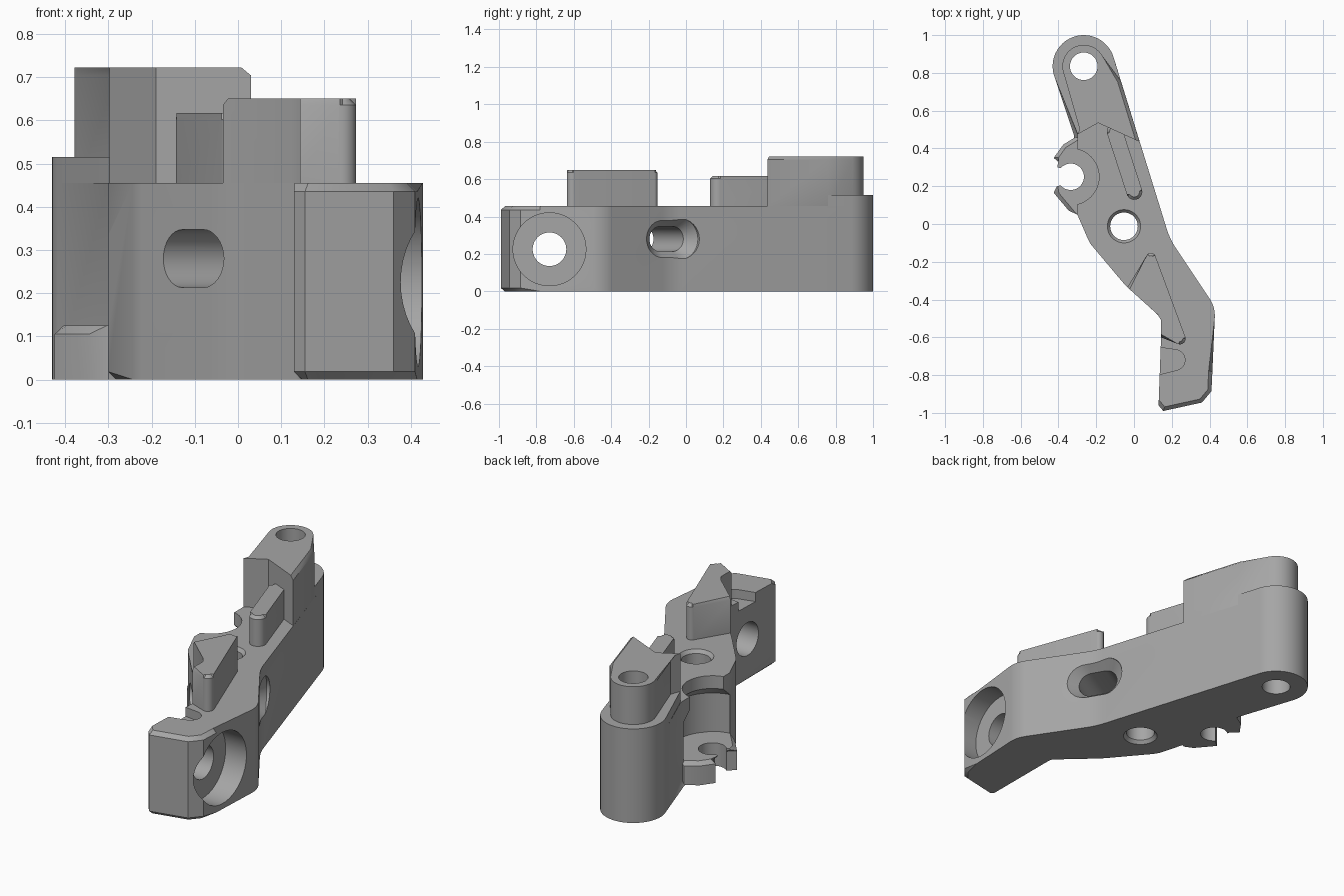
import bpy, bmesh
from math import cos, sin, radians, tan
from mathutils import Matrix, Vector

if "Cube" in bpy.data.objects:
    bpy.data.objects.remove(bpy.data.objects["Cube"])

grey = bpy.data.materials.new("plain grey")
grey.use_nodes = True
grey.diffuse_color = (0.38, 0.38, 0.38, 1)
grey.node_tree.nodes["Principled BSDF"].inputs["Base Color"].default_value = grey.diffuse_color

TOP, LEDGE = 0.455, 0.515
EYE = (-0.266, 0.835)      # eye of the rounded head
CLIP = (-0.335, 0.25)      # centre of the side clip


def arc(c, r, a0, a1, n=24):
    angles = [radians(a0 + (a1 - a0) * i / n) for i in range(n + 1)]
    return [(c[0] + r * cos(a), c[1] + r * sin(a)) for a in angles]


def circle(c, r, n=48):
    return arc(c, r, 0, 360, n)[:-1]


def stadium(half, r):
    return arc((0, half - r), r, 0, 180, 16) + arc((0, r - half), r, 180, 360, 16)


def fillet(pts, n=8):
    """Round each corner that carries a third value, its radius."""
    out = []
    for i, p in enumerate(pts):
        v = Vector(p[:2])
        if len(p) == 2:
            out.append(tuple(v))
            continue
        a = (Vector(pts[i - 1][:2]) - v).normalized()
        b = (Vector(pts[(i + 1) % len(pts)][:2]) - v).normalized()
        half = a.angle(b) / 2
        start, end = v + a * (p[2] / tan(half)), v + b * (p[2] / tan(half))
        centre = v + (a + b).normalized() * (p[2] / sin(half))
        for k in range(n + 1):
            d = (start.lerp(end, k / n) - centre).normalized()
            out.append(tuple(centre + d * p[2]))
    return out


def solid(name, sections, matrix=Matrix(), bevels=()):
    """Skin (outline, height) sections; bevels are (height, width, rule)."""
    bm = bmesh.new()
    rings = [[bm.verts.new((x, y, z)) for x, y in pts] for pts, z in sections]
    n = len(rings[0])
    for lo, hi in zip(rings, rings[1:]):
        for i in range(n):
            j = (i + 1) % n
            bm.faces.new((lo[i], lo[j], hi[j], hi[i]))
    bm.faces.new(rings[0][::-1])
    bm.faces.new(rings[-1])
    for z, width, rule in bevels:
        edges = [e for e in bm.edges if all(abs(v.co.z - z) < 1e-5 for v in e.verts)
                 and rule(*[v.co for v in e.verts])]
        bmesh.ops.bevel(bm, geom=edges, offset=width, segments=1, affect='EDGES')
    bmesh.ops.transform(bm, matrix=matrix, verts=bm.verts)
    bmesh.ops.recalc_face_normals(bm, faces=bm.faces)
    mesh = bpy.data.meshes.new(name)
    bm.to_mesh(mesh)
    bm.free()
    mesh.materials.append(grey)
    ob = bpy.data.objects.new(name, mesh)
    bpy.context.collection.objects.link(ob)
    return ob


def cut(targets, sections, matrix=Matrix()):
    tool = solid("cutter", sections, matrix)
    for ob in targets:
        mod = ob.modifiers.new("cut", 'BOOLEAN')
        mod.operation, mod.solver, mod.object = 'DIFFERENCE', 'EXACT', tool
        bpy.context.view_layer.objects.active = ob
        bpy.ops.object.modifier_apply(modifier=mod.name)
    bpy.data.objects.remove(tool)


def everywhere(a, b):
    return True


# Arm body: rounded head, bent waist and foot
outline = fillet(arc(EYE, 0.165, 17, 203) + [
    (-0.30, 0.475), (-0.30, 0.05), (-0.235, -0.1, 0.15), (-0.05, -0.32, 0.5),
    (0.147, -0.50, 0.04), (0.13, -0.96), (0.155, -0.99), (0.36, -0.945),
    (0.41, -0.885), (0.415, -0.78), (0.43, -0.44, 0.16), (0.19, -0.08, 0.4)])
body = solid("arm_body", [(outline, 0), (outline, TOP)], bevels=[
    (0, 0.018, everywhere),
    (TOP, 0.02, lambda a, b: max(a.y, b.y) < -0.77)])

# Head ledge and raised head block with a notched front
front = [(-0.19, 0.535), (0.03, 0.435)]
ledge_pts = arc(EYE, 0.165, 17, 203) + [(-0.298, 0.475)] + front
ledge = solid("head_ledge", [(ledge_pts, TOP), (ledge_pts, LEDGE)])
block_pts = arc(EYE, 0.113, 30, 200) + [(-0.278, 0.53), (-0.298, 0.475)] + front + [(-0.07, 0.76)]
head = solid("head_block", [(block_pts, TOP), (block_pts, 0.722)], bevels=[
    (0.722, 0.018, lambda a, b: (a.y + b.y) / 2 > 0.54)])

# Narrow rib running out of the head
tilt = Matrix.Translation((-0.05, 0.33, 0)) @ Matrix.Rotation(radians(18), 4, 'Z')
rib_pts = stadium(0.21, 0.042)
rib = solid("narrow_rib", [(rib_pts, TOP), (rib_pts, 0.617)], tilt,
            [(0.617, 0.015, everywhere)])

# Wedge on the lower arm, flush with the left edge
wedge_pts = fillet([(0.095, -0.12, 0.025), (-0.035, -0.335), (0.125, -0.479),
                    (0.144, -0.51), (0.143, -0.60), (0.295, -0.66, 0.03)])
wedge = solid("wedge_block", [(wedge_pts, TOP), (wedge_pts, 0.65)], bevels=[
    (0.65, 0.015, lambda a, b: a.x + b.x > 0.3 or a.y + b.y > -0.5 or a.y + b.y < -1.13)])

# Clip plate with an open mouth
plate_pts = [(-0.20, 0.44), (-0.31, 0.46), (-0.375, 0.42), (-0.425, 0.35), (-0.385, 0.315),
             (-0.385, 0.20), (-0.425, 0.165), (-0.345, 0.07), (-0.30, 0.05), (-0.20, 0.08)]
plate = solid("clip_plate", [(plate_pts, 0), (plate_pts, 0.125)], bevels=[
    (0.125, 0.02, lambda a, b: a.x + b.x < -0.68)])

# Undercut round pocket above the clip plate
cut([body], [(circle(CLIP, 0.205), 0.122), (circle(CLIP, 0.205), 0.335),
             (circle(CLIP, 0.15), 0.385), (circle(CLIP, 0.15), 0.6)])
mouth = arc(CLIP, 0.07, -140, 140, 40) + [(-0.5, 0.33), (-0.5, 0.17)]
cut([body, plate], [(mouth, -0.1), (mouth, 0.3)])

# Vertical holes in the head and waist
cut([body, ledge, head], [(circle(EYE, 0.073), -0.1), (circle(EYE, 0.073), 0.9)])
waist = (-0.053, -0.012)
cut([body], [(circle(waist, 0.088), -0.1), (circle(waist, 0.088), 0.0),
             (circle(waist, 0.073), 0.018), (circle(waist, 0.073), TOP - 0.018),
             (circle(waist, 0.088), TOP), (circle(waist, 0.088), 0.6)])

# Oblong cross hole with a flared mouth
cross = (Matrix.Translation((0.2, -0.08, 0.28)) @ Matrix.Rotation(radians(30), 4, 'Z')
         @ Matrix.Rotation(radians(90), 4, 'Y'))
small, wide = stadium(0.105, 0.067), stadium(0.16, 0.11)
cut([body], [(small, -0.6), (small, -0.05), (wide, 0.01), (wide, 0.2)], cross)

# Counterbored foot hole and the shallow slot above it
bore = Matrix.Translation((0.30, -0.73, 0.225)) @ Matrix.Rotation(radians(90), 4, 'Y')
cut([body], [(circle((0, 0), 0.09), -0.3), (circle((0, 0), 0.09), 0.3)], bore)
cut([body], [(circle((0, 0), 0.195), 0), (circle((0, 0), 0.195), 0.3)], bore)
slot = arc((0.215, -0.72), 0.055, -80, 80) + [(0.0, -0.635), (0.0, -0.83)]
cut([body], [(slot, TOP - 0.05), (slot, 0.6)])

# Soft curves with crisp edges
for ob in (body, ledge, head, rib, wedge, plate):
    bpy.ops.object.select_all(action='DESELECT')
    ob.select_set(True)
    bpy.context.view_layer.objects.active = ob
    bpy.ops.object.shade_smooth_by_angle(angle=radians(30))
